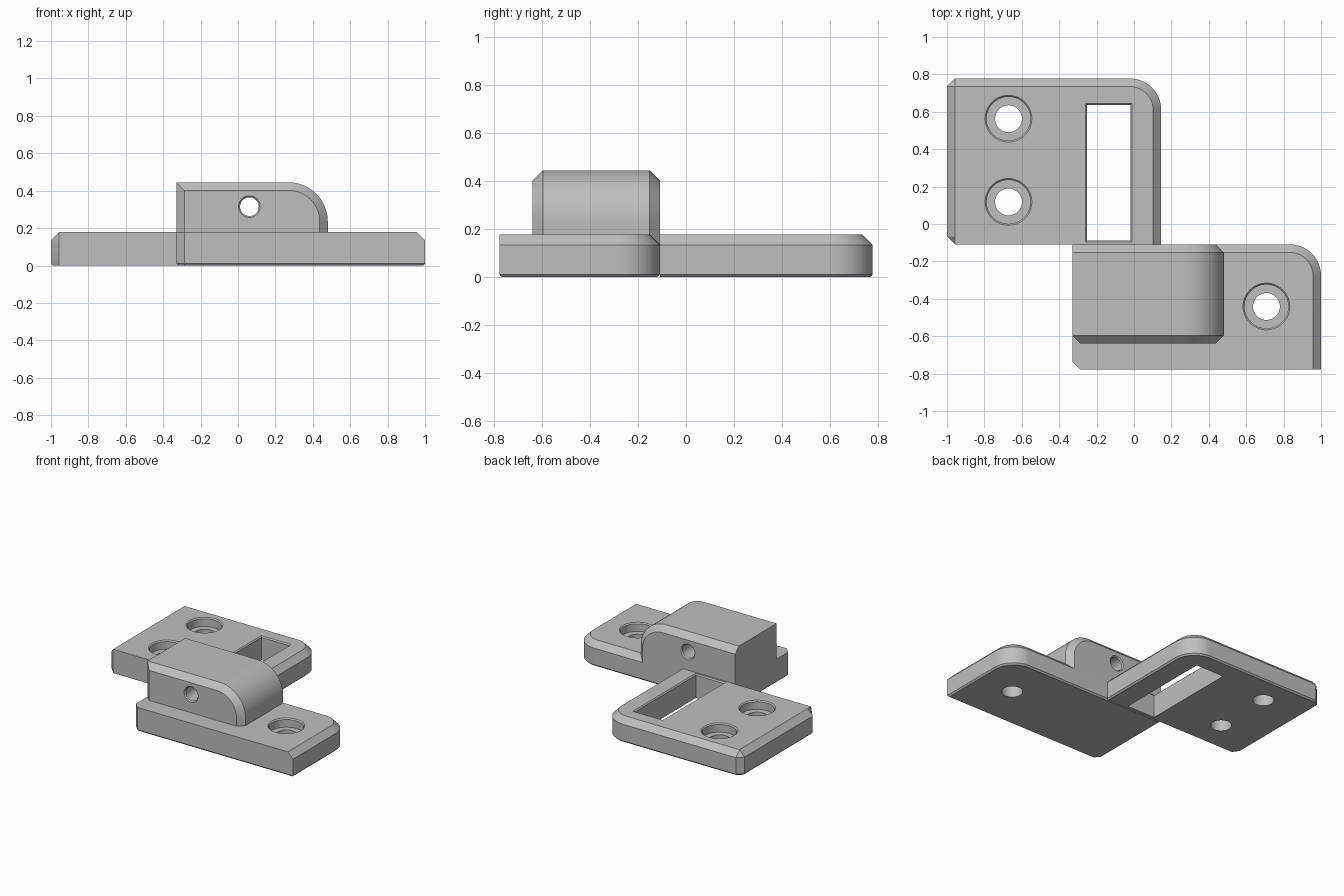
import bpy
import bmesh
from math import sin, cos, pi, tau

cube = bpy.data.objects.get("Cube")
if cube:
    bpy.data.objects.remove(cube, do_unlink=True)

CH = 0.043      # main chamfer
FOOT = 0.011    # small chamfer under the plates
RIM = 0.008     # small chamfer at openings
SEAM = -0.109   # plane where the two plates meet
TOP = 0.178     # plate thickness

grey = bpy.data.materials.new("plain grey")
grey.use_nodes = True
grey.diffuse_color = (0.52, 0.52, 0.52, 1)
grey.node_tree.nodes["Principled BSDF"].inputs["Base Color"].default_value = grey.diffuse_color


def outline(left, right, low, high, radius, inset, low_cut=0, high_cut=0, steps=16):
    """Rectangle with one rounded corner and cut corners on the left side."""
    il, ir, ib, it = inset
    l, r, b, t = left + il, right - ir, low + ib, high - it
    cx, cy = right - radius, high - radius
    pts = [(l, max(low + low_cut, b)), (max(left + low_cut, l), b), (r, b)]
    for i in range(steps + 1):
        a = pi / 2 * i / steps
        pts.append((cx + (radius - ir) * cos(a), cy + (radius - it) * sin(a)))
    pts += [(max(left + high_cut, l), t), (l, min(high - high_cut, t))]
    return pts


def loft(name, layers, axis="Z"):
    """Skin a stack of (position, outline) layers and cap both ends."""
    bm = bmesh.new()
    rings = []
    for w, pts in layers:
        rings.append([bm.verts.new((u, v, w) if axis == "Z" else (u, w, v)) for u, v in pts])
    n = len(rings[0])
    for a, b in zip(rings, rings[1:]):
        for i in range(n):
            j = (i + 1) % n
            bm.faces.new((a[i], a[j], b[j], b[i]))
    bm.faces.new(rings[0])
    bm.faces.new(rings[-1])
    bmesh.ops.remove_doubles(bm, verts=bm.verts, dist=0.0001)
    bmesh.ops.recalc_face_normals(bm, faces=bm.faces)
    mesh = bpy.data.meshes.new(name)
    bm.to_mesh(mesh)
    bm.free()
    mesh.materials.append(grey)
    obj = bpy.data.objects.new(name, mesh)
    bpy.context.collection.objects.link(obj)
    return obj


def circle(u, v, radius, n=48):
    return [(u + radius * cos(tau * i / n), v + radius * sin(tau * i / n)) for i in range(n)]


def finish(obj, cutters):
    """Cut the openings, then smooth the curved faces."""
    bpy.ops.object.select_all(action="DESELECT")
    bpy.context.view_layer.objects.active = obj
    obj.select_set(True)
    for cutter in cutters:
        cutter.hide_render = True
        mod = obj.modifiers.new("opening", "BOOLEAN")
        mod.operation = "DIFFERENCE"
        mod.solver = "EXACT"
        mod.object = cutter
        bpy.ops.object.modifier_apply(modifier=mod.name)
        bpy.data.objects.remove(cutter, do_unlink=True)
    bpy.ops.object.shade_smooth_by_angle(angle=pi / 7)


def screw_hole(x, y):
    """Through hole with a counterbore and a chamfered rim."""
    profile = [(-0.1, 0.072), (TOP - 0.065, 0.072), (TOP - 0.065, 0.117),
               (TOP - RIM, 0.117), (TOP, 0.125), (TOP + 0.1, 0.125)]
    return loft("screw_hole_cutter", [(z, circle(x, y, r)) for z, r in profile])


def plate(name, bounds, radius, top_inset, foot_inset, cuts):
    layers = [(0, foot_inset), (FOOT, (0, 0, 0, 0)), (TOP - CH, (0, 0, 0, 0)), (TOP, top_inset)]
    return loft(name, [(z, outline(*bounds, radius, ins, *cuts)) for z, ins in layers])


# Rear plate with two screw holes and a slot
rear = plate("rear_plate", (-1, 0.145, SEAM, 0.778), 0.167,
             (CH, CH, 0, CH), (FOOT, FOOT, 0, FOOT), (CH, CH))


def slot_outline(grow):
    l, r, b, t = -0.252 - grow, -0.02 + grow, -0.088 - grow, 0.637 + grow
    return [(l, b), (r, b), (r, t), (l, t)]


slot = loft("slot_cutter", [(-0.1, slot_outline(0)), (TOP - RIM, slot_outline(0)),
                            (TOP, slot_outline(RIM)), (TOP + 0.1, slot_outline(RIM))])
finish(rear, [screw_hole(-0.671, 0.563), screw_hole(-0.671, 0.118), slot])

# Front plate with one screw hole
front = plate("front_plate", (-0.33, 1, -0.778, SEAM), 0.167,
              (0, CH, 0, CH), (FOOT, FOOT, FOOT, FOOT), (CH, 0))
finish(front, [screw_hole(0.708, -0.441)])

# Raised block with a rounded shoulder and a cross hole
y0, y1 = -0.64, SEAM
sections = [(y0, (CH, CH, 0, CH)), (y0 + CH, (0, 0, 0, 0)),
            (y1 - CH, (0, 0, 0, 0)), (y1, (0, CH, 0, CH))]
block = loft("raised_block", [(y, outline(-0.33, 0.48, FOOT, 0.445, 0.21, ins))
                              for y, ins in sections], "Y")
bore = [(y0 - 0.1, 0.058), (y0, 0.058), (y0 + RIM, 0.05),
        (y1 - RIM, 0.05), (y1, 0.058), (y1 + 0.1, 0.058)]
finish(block, [loft("cross_hole_cutter", [(y, circle(0.061, 0.315, r)) for y, r in bore], "Y")])
